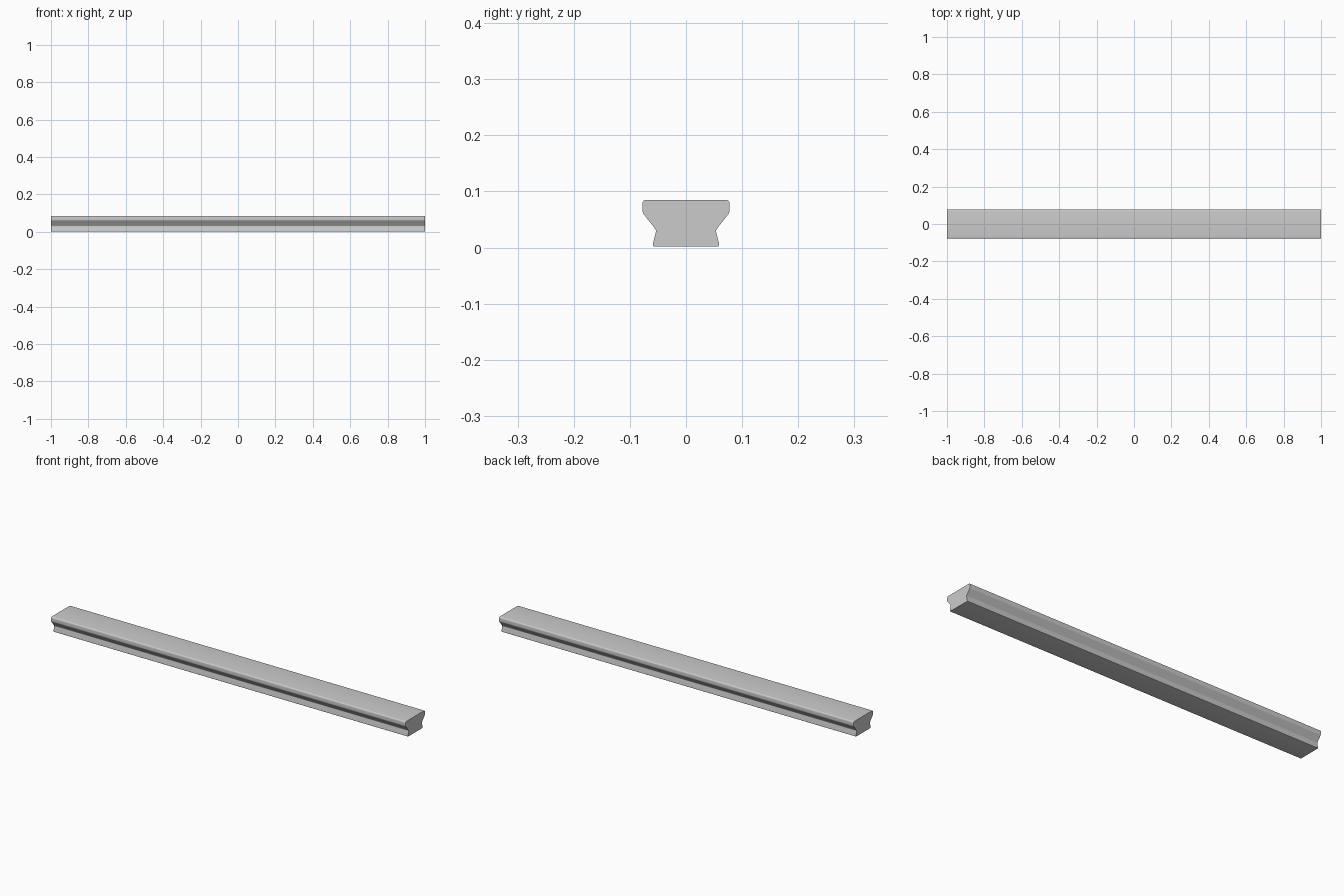
import bpy, bmesh
from mathutils import Vector

if "Cube" in bpy.data.objects:
    bpy.data.objects.remove(bpy.data.objects["Cube"])

LENGTH = 2.0

# Half cross-section (y, z, corner radius), from top to bottom
HALF = [(0.0775, 0.085, 0.007), (0.0775, 0.062, 0.004),
        (0.053, 0.031, 0.003), (0.060, 0.002, 0.004)]


def rounded(points, steps=4):
    """Soften every corner of a closed outline."""
    out = []
    for i, (y, z, r) in enumerate(points):
        p = Vector((y, z))
        a = p + (Vector(points[i - 1][:2]) - p).normalized() * r
        b = p + (Vector(points[(i + 1) % len(points)][:2]) - p).normalized() * r
        for k in range(steps + 1):
            t = k / steps
            out.append(a * (1 - t) ** 2 + p * 2 * t * (1 - t) + b * t ** 2)
    return out


# Rail: mirrored profile extruded along x
outline = rounded(HALF + [(-y, z, r) for y, z, r in reversed(HALF)])
bm = bmesh.new()
face = bm.faces.new([bm.verts.new((-LENGTH / 2, p.x, p.y)) for p in outline])
ext = bmesh.ops.extrude_face_region(bm, geom=[face], use_keep_orig=True)
bmesh.ops.translate(bm, vec=(LENGTH, 0, 0),
                    verts=[g for g in ext["geom"] if isinstance(g, bmesh.types.BMVert)])
bmesh.ops.recalc_face_normals(bm, faces=bm.faces)
mesh = bpy.data.meshes.new("rail")
bm.to_mesh(mesh)
bm.free()
rail = bpy.data.objects.new("rail", mesh)
bpy.context.collection.objects.link(rail)

# Smooth the rounded corners, keep the ends crisp
bpy.context.view_layer.objects.active = rail
rail.select_set(True)
bpy.ops.object.shade_smooth_by_angle(angle=0.52)
